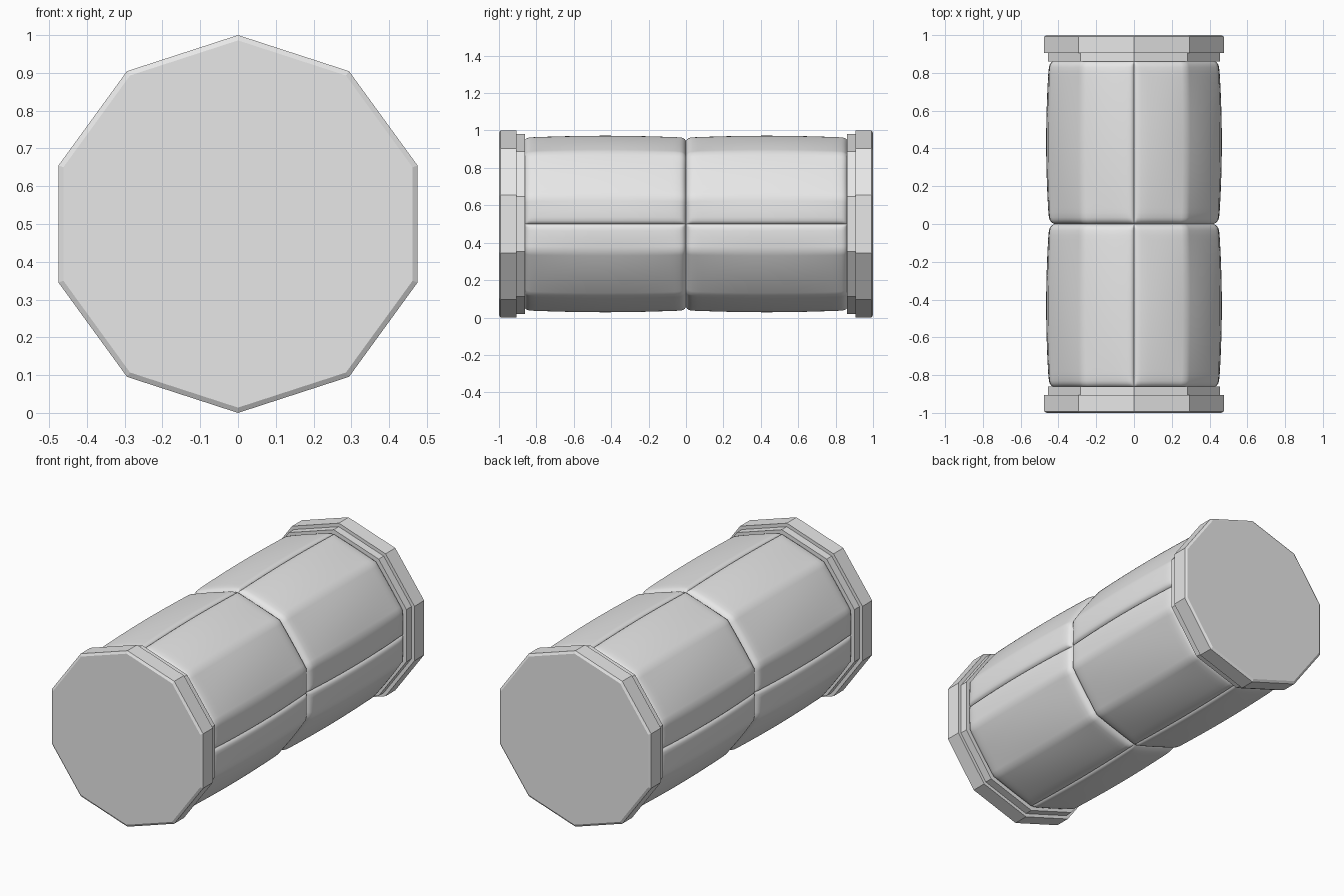
import bpy
import bmesh
import math

cube = bpy.data.objects.get("Cube")
if cube:
    bpy.data.objects.remove(cube)

SIDES = 10
HALF = 0.865   # length of one padded section
CENTRE = 0.5

grey = bpy.data.materials.new("plain grey")
grey.use_nodes = True
COLOUR = (0.8, 0.8, 0.8, 1)
grey.diffuse_color = COLOUR
grey.node_tree.nodes["Principled BSDF"].inputs["Base Color"].default_value = COLOUR


def loft(name, rings):
    """Skin closed rings of points and fill both ends."""
    bm = bmesh.new()
    rows = [[bm.verts.new(p) for p in ring] for ring in rings]
    for a, b in zip(rows, rows[1:]):
        n = len(a)
        for i in range(n):
            j = (i + 1) % n
            bm.faces.new((a[i], a[j], b[j], b[i]))
    bm.faces.new(rows[0])
    bm.faces.new(rows[-1])
    bmesh.ops.recalc_face_normals(bm, faces=bm.faces)
    mesh = bpy.data.meshes.new(name)
    bm.to_mesh(mesh)
    bm.free()
    mesh.materials.append(grey)
    obj = bpy.data.objects.new(name, mesh)
    bpy.context.collection.objects.link(obj)
    return obj


def point(angle, r, y):
    return (r * math.cos(angle), y, CENTRE + r * math.sin(angle))


def decagon(r, y):
    return [point(math.pi / 2 + math.tau * i / SIDES, r, y) for i in range(SIDES)]


# End caps: chamfered outer plate stepping down to a collar
for side, name in ((-1, "front_cap"), (1, "back_cap")):
    profile = [(0.486, 1), (0.5, 0.992), (0.5, 0.905), (0.48, 0.905), (0.48, 0.86)]
    loft(name, [decagon(r, side * y) for r, y in profile])


# Padded body: four cushions around, two along, divided by grooves
def body_radius(angle, s):
    step = math.tau / SIDES
    offset = (angle - math.pi / 2) % step - step / 2
    polygon = math.cos(step / 2) / math.cos(offset)
    swell = math.sin(math.pi * s / HALF)
    round_mix = 0.5 * math.sqrt(max(swell, 0))
    shape = polygon + (1 - polygon) * round_mix
    quarter = angle % (math.pi / 2)
    seam = min(quarter, math.pi / 2 - quarter) * 0.47
    end = min(s, HALF - s)
    dip = max(0.027 * math.exp(-end / 0.012), 0.018 * math.exp(-seam / 0.01))
    return (0.47 + 0.008 * swell) * shape - dip


near = [0, 0.008, 0.02, 0.04, 0.08]
quarter_angles = (near + [math.radians(d) for d in range(9, 82, 3)]
                  + [math.pi / 2 - a for a in reversed(near[1:])])
angles = [q * math.pi / 2 + a for q in range(4) for a in quarter_angles]

edge = [0, 0.005, 0.012, 0.022, 0.035, 0.06]
lengths = (edge + [HALF * k / 10 for k in range(1, 10)]
           + [HALF - e for e in reversed(edge)])
stations = [(s - HALF, s) for s in lengths] + [(s, s) for s in lengths[1:]]
body = loft("padded_body", [[point(a, body_radius(a, s), y) for a in angles]
                            for y, s in stations])

bpy.ops.object.select_all(action="DESELECT")
body.select_set(True)
bpy.context.view_layer.objects.active = body
bpy.ops.object.shade_smooth_by_angle(angle=math.radians(40))
